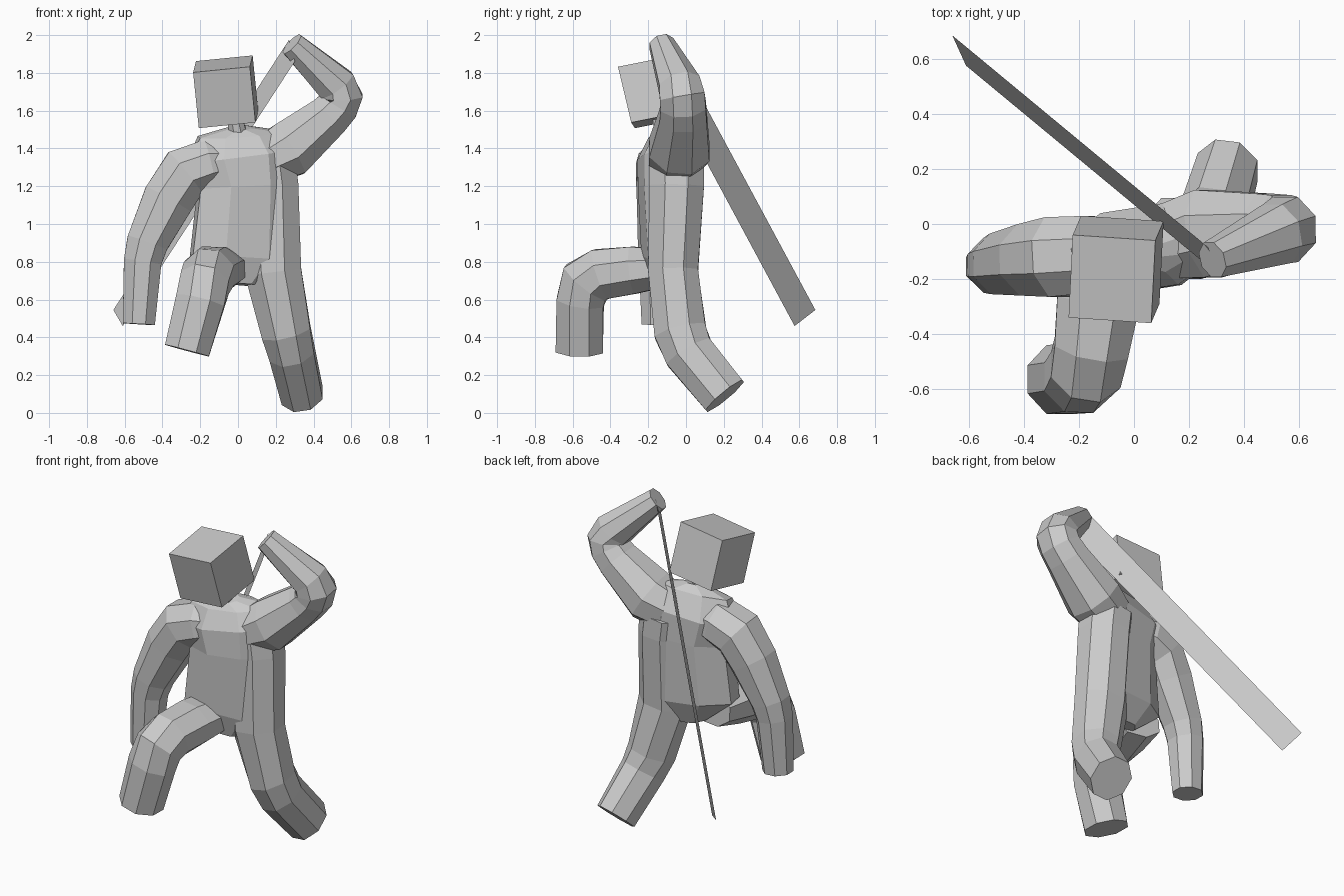
import bpy
import math
from mathutils import Vector


def add_mesh(name, verts, faces):
    mesh = bpy.data.meshes.new(name)
    mesh.from_pydata(verts, [], faces)
    mesh.update()
    obj = bpy.data.objects.new(name, mesh)
    bpy.context.collection.objects.link(obj)
    return obj


def tube(name, path, ref, sides=8):
    """Octagonal loft along (x, y, z, half_width, half_depth) points; width runs along ref."""
    pts = [Vector(p[:3]) for p in path]
    verts, faces = [], []
    n = len(pts)
    k = 1 / math.cos(math.pi / sides)
    for i, p in enumerate(pts):
        before = (p - pts[i - 1]).normalized() if i else Vector()
        after = (pts[i + 1] - p).normalized() if i < n - 1 else Vector()
        t = (before + after).normalized()
        u = Vector(ref)
        u = (u - t * u.dot(t)).normalized()
        v = t.cross(u)
        for s in range(sides):
            a = 2 * math.pi * (s + 0.5) / sides
            verts.append(p + u * math.cos(a) * path[i][3] * k + v * math.sin(a) * path[i][4] * k)
    for i in range(n - 1):
        for s in range(sides):
            a, b = i * sides + s, i * sides + (s + 1) % sides
            faces.append((a, b, b + sides, a + sides))
    faces.append(tuple(reversed(range(sides))))
    faces.append(tuple(range((n - 1) * sides, n * sides)))
    return add_mesh(name, verts, faces)


# torso, turned slightly so one shoulder leads
tube("torso", [(0.02, -0.10, 0.68, 0.09, 0.08),
               (0.03, -0.09, 0.82, 0.28, 0.13),
               (0.045, -0.09, 1.20, 0.255, 0.15),
               (0.02, -0.09, 1.36, 0.29, 0.15),
               (0.01, -0.10, 1.475, 0.22, 0.09),
               (0.01, -0.11, 1.51, 0.06, 0.05)], (1, 0.16, 0))
tube("neck", [(0.01, -0.11, 1.42, 0.05, 0.05),
              (-0.02, -0.14, 1.58, 0.04, 0.04)], (1, 0, 0))

# lowered arm
tube("lowered_arm", [(0.02, -0.10, 1.34, 0.08, 0.08),
                     (-0.15, -0.11, 1.32, 0.14, 0.13),
                     (-0.28, -0.12, 1.27, 0.145, 0.14),
                     (-0.37, -0.13, 1.13, 0.13, 0.135),
                     (-0.48, -0.145, 0.90, 0.11, 0.11),
                     (-0.505, -0.15, 0.80, 0.10, 0.10),
                     (-0.525, -0.155, 0.47, 0.08, 0.085)], (0, 1, 0))

# raised arm
tube("raised_arm", [(0.02, -0.09, 1.32, 0.08, 0.08),
                    (0.15, -0.06, 1.34, 0.14, 0.13),
                    (0.27, -0.035, 1.395, 0.16, 0.15),
                    (0.48, -0.015, 1.57, 0.125, 0.115),
                    (0.53, -0.015, 1.625, 0.12, 0.11),
                    (0.55, -0.02, 1.675, 0.12, 0.11),
                    (0.52, -0.035, 1.735, 0.11, 0.105),
                    (0.285, -0.13, 1.953, 0.065, 0.065)], (0, 1, 0))

# trailing leg, its flank running up to the armpit
tube("back_leg", [(0.16, -0.05, 1.32, 0.145, 0.145),
                  (0.175, -0.05, 1.20, 0.145, 0.145),
                  (0.185, -0.068, 0.75, 0.15, 0.132),
                  (0.255, -0.03, 0.43, 0.13, 0.138),
                  (0.285, 0.015, 0.32, 0.12, 0.132),
                  (0.34, 0.205, 0.09, 0.11, 0.125)], (1, 0, 0))

# bent leg stepping forward
tube("front_leg", [(-0.10, -0.10, 0.77, 0.15, 0.10),
                   (-0.13, -0.28, 0.755, 0.15, 0.125),
                   (-0.155, -0.45, 0.735, 0.135, 0.135),
                   (-0.175, -0.53, 0.69, 0.13, 0.14),
                   (-0.20, -0.56, 0.59, 0.13, 0.125),
                   (-0.27, -0.565, 0.33, 0.12, 0.125)], (1, 0, 0))

# tilted cube head
centre = Vector((-0.065, -0.165, 1.70))
x_axis = Vector((0.30, -0.02, 0.03))
y_axis = Vector((0.015, 0.30, 0.06))
z_axis = Vector((-0.03, -0.07, 0.295))
corners = [centre + x_axis * i + y_axis * j + z_axis * k
           for k in (-0.5, 0.5) for i, j in ((-0.5, -0.5), (0.5, -0.5), (0.5, 0.5), (-0.5, 0.5))]
add_mesh("head", corners, [(3, 2, 1, 0), (4, 5, 6, 7)] +
         [(s, (s + 1) % 4, (s + 1) % 4 + 4, s + 4) for s in range(4)])

# flat blade held over the shoulder
tip = Vector((-0.66, 0.685, 0.545))
length = Vector((0.93, -0.77, 1.43))
width = Vector((0.05, -0.11, -0.085))
add_mesh("blade", [tip, tip + width, tip + width + length * 0.98, tip + length], [(0, 1, 2, 3)])
